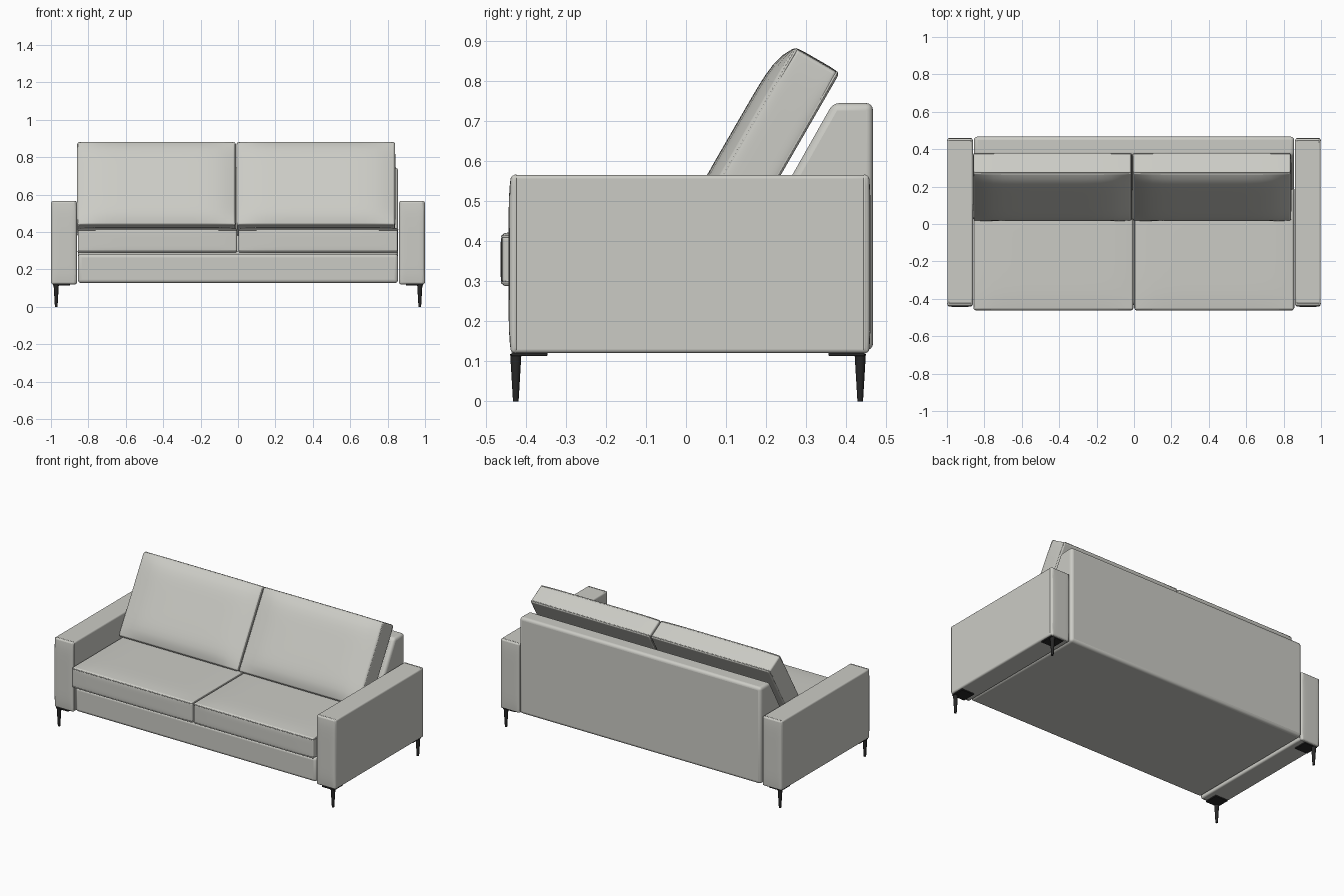
import bpy, bmesh
from math import radians, sin, cos, pi
from mathutils import Matrix, Vector

if "Cube" in bpy.data.objects:
    bpy.data.objects.remove(bpy.data.objects["Cube"], do_unlink=True)


def material(name, colour, rough):
    m = bpy.data.materials.new(name)
    m.use_nodes = True
    m.diffuse_color = (*colour, 1)
    shader = m.node_tree.nodes["Principled BSDF"]
    shader.inputs["Base Color"].default_value = (*colour, 1)
    shader.inputs["Roughness"].default_value = rough
    return m


FABRIC = material("light grey upholstery", (0.6, 0.6, 0.56), 0.8)
METAL = material("black metal", (0.02, 0.02, 0.02), 0.5)


def finish(name, bm, mat, matrix=Matrix(), bevel=0.0, segments=3):
    """Turn a bmesh into a smooth shaded object with rounded edges."""
    bmesh.ops.recalc_face_normals(bm, faces=bm.faces)
    mesh = bpy.data.meshes.new(name)
    bm.to_mesh(mesh)
    bm.free()
    mesh.materials.append(mat)
    obj = bpy.data.objects.new(name, mesh)
    bpy.context.collection.objects.link(obj)
    obj.matrix_world = matrix
    if bevel:
        mod = obj.modifiers.new("rounded edges", "BEVEL")
        mod.width, mod.segments = bevel, segments
        mod.limit_method, mod.angle_limit = "ANGLE", radians(45)
    bpy.ops.object.select_all(action="DESELECT")
    obj.select_set(True)
    bpy.context.view_layer.objects.active = obj
    bpy.ops.object.shade_smooth_by_angle(angle=radians(40))
    return obj


def padded_box(name, half, bulge, matrix, bevel):
    """Box whose faces swell; bulge maps (axis, sign) to a height."""
    bm = bmesh.new()
    bmesh.ops.create_cube(bm, size=2)
    bmesh.ops.subdivide_edges(bm, edges=bm.edges[:], cuts=15, use_grid_fill=True)
    for v in bm.verts:
        unit = v.co.copy()
        v.co = Vector(unit[i] * half[i] for i in range(3))
        for (axis, sign), height in bulge.items():
            if unit[axis] * sign > 0.999:
                a, b = (unit[i] for i in range(3) if i != axis)
                v.co[axis] += sign * height * (1 - a ** 6) * (1 - b ** 6)
    return finish(name, bm, FABRIC, matrix, bevel)


def piping(name, a, b, matrix, radius=0.003, corner=0.012):
    """Closed cord around a rounded rectangle in the local XY plane."""
    curve = bpy.data.curves.new(name, "CURVE")
    curve.dimensions = "3D"
    curve.bevel_depth, curve.bevel_resolution = radius, 2
    points = []
    for k, (sx, sy) in enumerate([(1, 1), (-1, 1), (-1, -1), (1, -1)]):
        for step in range(5):
            t = (k + step / 4) * pi / 2
            points.append((sx * (a - corner) + corner * cos(t),
                           sy * (b - corner) + corner * sin(t), 0, 1))
    spline = curve.splines.new("POLY")
    spline.points.add(len(points) - 1)
    for point, co in zip(spline.points, points):
        point.co = co
    spline.use_cyclic_u = True
    curve.materials.append(FABRIC)
    obj = bpy.data.objects.new(name, curve)
    bpy.context.collection.objects.link(obj)
    obj.matrix_world = matrix
    bpy.ops.object.select_all(action="DESELECT")
    obj.select_set(True)
    bpy.context.view_layer.objects.active = obj
    bpy.ops.object.convert(target="MESH")


move = Matrix.Translation
upright = Matrix.Rotation(pi / 2, 4, "X")

# Frame: base and sloping backrest as one side profile
profile = [(-0.432, 0.127), (0.467, 0.127), (0.467, 0.745), (0.367, 0.745),
           (0.155, 0.37), (0.155, 0.283), (-0.432, 0.283)]
bm = bmesh.new()
face = bm.faces.new([bm.verts.new((-0.856, y, z)) for y, z in profile])
swept = bmesh.ops.extrude_face_region(bm, geom=[face])["geom"]
bmesh.ops.translate(bm, vec=(1.712, 0, 0),
                    verts=[g for g in swept if isinstance(g, bmesh.types.BMVert)])
finish("base_and_backrest", bm, FABRIC, bevel=0.018, segments=4)

for side, label in ((-1, "right"), (1, "left")):
    # Armrest with piped front and rear panels
    centre = move((side * 0.93, 0.01, 0.343))
    padded_box(label + "_armrest", (0.068, 0.447, 0.222),
               {(1, -1): 0.006, (1, 1): 0.004}, centre, 0.012)
    for y, end in ((-0.436, "front"), (0.436, "rear")):
        piping(f"{label}_armrest_{end}_piping", 0.067, 0.221,
               centre @ move((0, y, 0)) @ upright)

    # Seat cushion
    seat = move((side * 0.43 - 0.001, -0.13, 0.354))
    padded_box(label + "_seat_cushion", (0.425, 0.328, 0.066),
               {(2, 1): 0.008, (1, -1): 0.005}, seat, 0.012)
    for z, end in ((0.058, "upper"), (-0.058, "lower")):
        piping(f"{label}_seat_{end}_piping", 0.425, 0.329, seat @ move((0, 0, z)))

    # Leaning back cushion, placed from its upper front seam
    lean = (move((side * 0.426 - 0.01, 0.27, 0.883))
            @ Matrix.Rotation(radians(-30), 4, "X") @ move((0, 0.065, -0.255)))
    padded_box(label + "_back_cushion", (0.421, 0.065, 0.255),
               {(1, -1): 0.03, (2, 1): 0.004, (0, side): 0.005}, lean, 0.01)
    for y, end in ((-0.058, "front"), (0.058, "rear")):
        piping(f"{label}_back_cushion_{end}_piping", 0.421, 0.255,
               lean @ move((0, y, 0)) @ upright)

    # Tapered legs with mounting plates
    for y, inward, end in ((-0.425, 1, "front"), (0.435, -1, "rear")):
        bm = bmesh.new()
        bmesh.ops.create_cone(bm, cap_ends=True, segments=20, radius1=0.007,
                              radius2=0.014, depth=0.118)
        finish(f"{label}_{end}_leg", bm, METAL, move((side * 0.972, y, 0.059)))
        bm = bmesh.new()
        bmesh.ops.create_cube(bm, size=1, matrix=Matrix.Diagonal((0.09, 0.09, 0.01, 1)))
        finish(f"{label}_{end}_leg_plate", bm, METAL,
               move((side * 0.944, y + inward * 0.034, 0.118)), 0.003)
